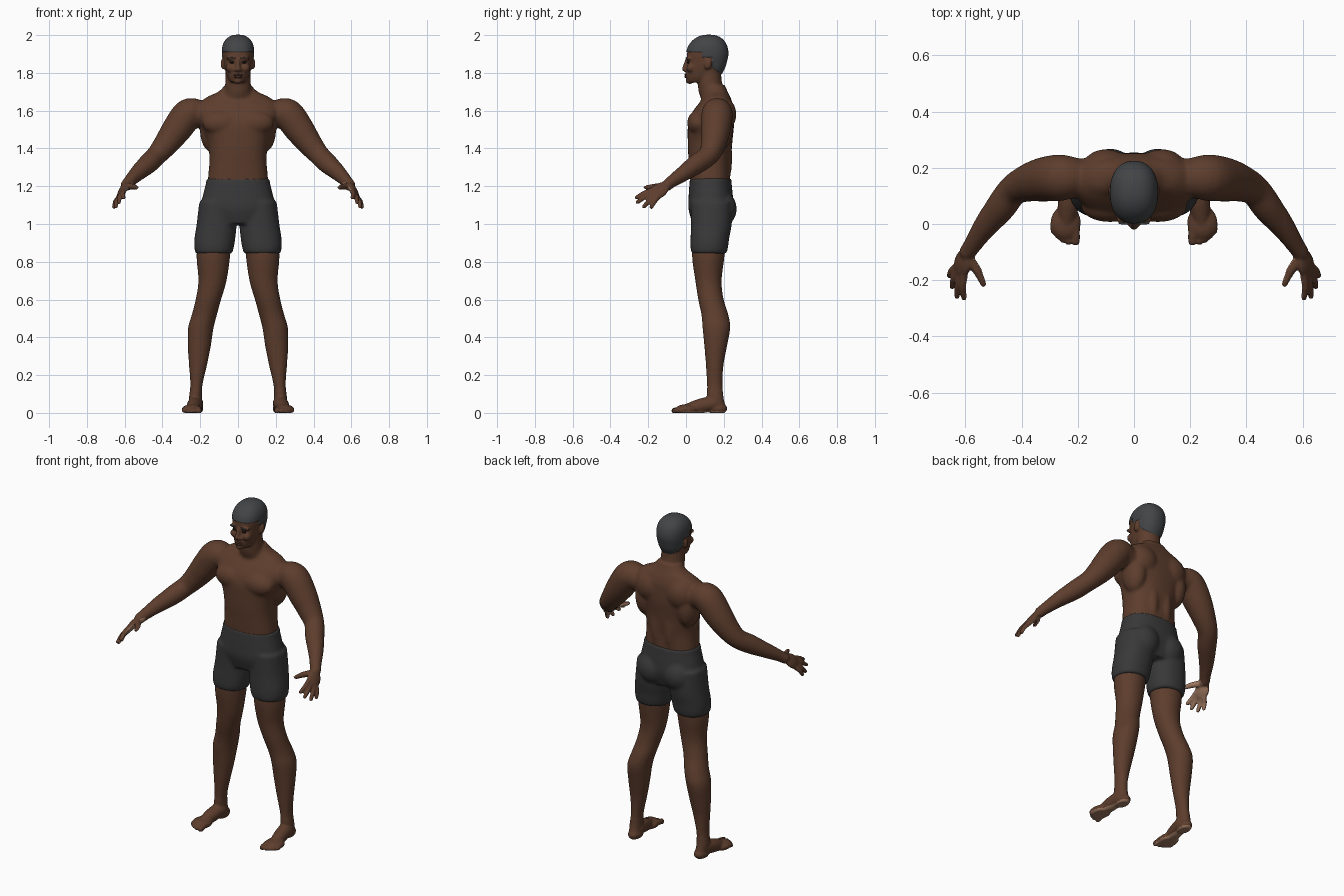
import bpy, bmesh, math
from mathutils import Vector, Matrix

cube = bpy.data.objects.get("Cube")
if cube:
    bpy.data.objects.remove(cube, do_unlink=True)


def material(name, r, g, b):
    mat = bpy.data.materials.new(name)
    mat.use_nodes = True
    mat.diffuse_color = (r, g, b, 1)
    bsdf = mat.node_tree.nodes["Principled BSDF"]
    bsdf.inputs["Base Color"].default_value = (r, g, b, 1)
    bsdf.inputs["Roughness"].default_value = 0.7
    return mat


SKIN = material("brown skin", .11, .047, .026)
PALE = material("pale palm skin", .34, .185, .115)
HAIR = material("charcoal hair", .055, .058, .061)
CLOTH = material("dark grey cloth", .04, .04, .041)
LIP = material("dark lip", .075, .032, .022)
EYE = material("dark eye", .015, .011, .009)


def spline(rows, steps=6):
    """Catmull-Rom interpolation of rows of numbers."""
    out = []
    for i in range(len(rows) - 1):
        quad = zip(rows[max(i - 1, 0)], rows[i], rows[i + 1], rows[min(i + 2, len(rows) - 1)])
        quad = list(quad)
        for k in range(steps):
            t = k / steps
            out.append([b + .5 * t * (c - a + t * (2*a - 5*b + 4*c - d + t * (3*b - a - 3*c + d)))
                        for a, b, c, d in quad])
    return out + [list(rows[-1])]


def loft(bm, rings):
    loops = [[bm.verts.new(p) for p in ring] for ring in rings]
    n = len(loops[0])
    for lo, hi in zip(loops, loops[1:]):
        for j in range(n):
            bm.faces.new((lo[j], lo[(j + 1) % n], hi[(j + 1) % n], hi[j]))
    bm.faces.new(loops[0][::-1])
    bm.faces.new(loops[-1])


def stack(bm, rows, power=2.0, sides=40):
    """Horizontal rounded sections: x, y, z, half width, half depth."""
    rings = []
    for x, y, z, rx, ry in spline(rows):
        ring = []
        for j in range(sides):
            c, s = math.cos(math.tau * j / sides), math.sin(math.tau * j / sides)
            ring.append((x + rx * math.copysign(abs(c) ** (2 / power), c),
                         y + ry * math.copysign(abs(s) ** (2 / power), s), z))
        rings.append(ring)
    loft(bm, rings)


def blob(bm, centre, radii, rot=None):
    m = Matrix.Translation(centre) @ (rot or Matrix.Identity(4)) @ Matrix.Diagonal((*radii, 1))
    bmesh.ops.create_uvsphere(bm, u_segments=24, v_segments=16, radius=1, matrix=m)


def limb(bm, rows, sides=24):
    """Round tube along a path: x, y, z, radius, with ball ends."""
    rows = spline(rows)
    pts = [Vector(r[:3]) for r in rows]
    rings = []
    for i, p in enumerate(pts):
        t = (pts[min(i + 1, len(pts) - 1)] - pts[max(i - 1, 0)]).normalized()
        u = t.cross(Vector((0, .6, 1))).normalized()
        v = t.cross(u)
        rings.append([p + rows[i][3] * (u * math.cos(a) + v * math.sin(a))
                      for a in (math.tau * j / sides for j in range(sides))])
    loft(bm, rings)
    for end in (0, -1):
        blob(bm, pts[end], [rows[end][3]] * 3)


def mirror_all(bm):
    copy = bmesh.ops.duplicate(bm, geom=bm.verts[:] + bm.edges[:] + bm.faces[:])["geom"]
    for v in copy:
        if isinstance(v, bmesh.types.BMVert):
            v.co.x = -v.co.x


def finish(bm, name, mats):
    bmesh.ops.recalc_face_normals(bm, faces=bm.faces[:])
    for f in bm.faces:
        f.smooth = True
    me = bpy.data.meshes.new(name)
    bm.to_mesh(me)
    bm.free()
    for mat in mats:
        me.materials.append(mat)
    ob = bpy.data.objects.new(name, me)
    bpy.context.scene.collection.objects.link(ob)
    return ob


def fuse(bm, voxel):
    """Merge overlapping masses into one skin and return it as a new bmesh."""
    ob = finish(bm, "fusing", [])
    mod = ob.modifiers.new("Fuse", "REMESH")
    mod.mode = "VOXEL"
    mod.voxel_size = voxel
    bpy.context.view_layer.update()
    me = bpy.data.meshes.new_from_object(ob.evaluated_get(bpy.context.evaluated_depsgraph_get()))
    out = bmesh.new()
    out.from_mesh(me)
    bpy.data.objects.remove(ob, do_unlink=True)
    bpy.data.meshes.remove(me)
    return out


def relax(bm, verts, times):
    for _ in range(times):
        bmesh.ops.smooth_vert(bm, verts=verts, factor=.5, use_axis_x=True, use_axis_y=True, use_axis_z=True)


# Paired body masses, modelled on the left side
body = bmesh.new()
limb(body, [(.2, .165, 1.58, .07), (.26, .165, 1.583, .083), (.325, .158, 1.50, .079), (.38, .145, 1.425, .067),
            (.43, .12, 1.365, .056), (.475, .06, 1.32, .054), (.53, -.01, 1.27, .043),
            (.575, -.075, 1.225, .032), (.592, -.1, 1.205, .03)])
blob(body, (.085, .062, 1.535), (.105, .056, .066))    # chest
blob(body, (.14, .17, 1.5), (.062, .078, .12))         # side of back
blob(body, (.1, .2, 1.58), (.085, .067, .09))          # shoulder blade
blob(body, (.045, .19, 1.35), (.042, .056, .17))       # lower back
stack(body, [(.115, .125, .98, .085, .085), (.13, .118, .84, .09, .087), (.135, .119, .7, .075, .07),
             (.157, .132, .6, .068, .068), (.178, .153, .52, .067, .072), (.197, .161, .45, .068, .074),
             (.205, .157, .35, .061, .06), (.212, .152, .25, .048, .047), (.22, .152, .15, .033, .042),
             (.225, .155, .08, .034, .044), (.222, .165, .03, .034, .046)])

# Foot and toes
blob(body, (.222, .165, .023), (.038, .054, .033))
limb(body, [(.224, .145, .05, .04), (.233, .075, .036, .039), (.24, .01, .02, .03)])
blob(body, (.243, .005, .018), (.054, .062, .028))
for x, y, r in ((.208, -.062, .016), (.234, -.063, .0125), (.254, -.055, .012), (.271, -.042, .012), (.286, -.026, .012)):
    limb(body, [(x, .01, .02, r), (x, (y + .01) / 2, .019, r), (x, y, .012, r)])

# Hand and fingers
reach = Vector((.23, -.79, -.56)).normalized()
span = Vector((.42, .72, -.55)).normalized()
back = reach.cross(span).normalized()
span = back.cross(reach)
palm = Vector((.612, -.145, 1.175))
blob(body, palm, (.044, .06, .019), Matrix((span, reach, back)).transposed().to_4x4())
tips = ((.605, -.262, 1.14), (.63, -.257, 1.115), (.647, -.223, 1.092), (.656, -.183, 1.09))
for i, tip in enumerate(tips):
    start = palm + reach * .03 + span * (i - 1.5) * .02
    mid = (start + Vector(tip)) / 2 + back * .006
    limb(body, [(*start, .0135), (*mid, .0125), (*tip, .011)])
limb(body, [(.592, -.12, 1.2, .02), (.556, -.17, 1.197, .016), (.533, -.217, 1.193, .012)])

# Ear, brow ridge, cheek, nostril
blob(body, (.08, .118, 1.848), (.012, .019, .031), Matrix.Rotation(-.2, 4, "X"))
blob(body, (.034, .014, 1.876), (.03, .014, .01))
blob(body, (.038, .026, 1.826), (.027, .024, .024))
blob(body, (.013, -.001, 1.816), (.011, .012, .009))
mirror_all(body)

# Torso, neck, head, nose, mouth mound and chin
stack(body, [(0, .13, 1.16, .16, .1), (0, .128, 1.24, .159, .106), (0, .125, 1.32, .152, .109),
             (0, .126, 1.38, .153, .115), (0, .128, 1.45, .165, .119), (0, .132, 1.52, .195, .122),
             (0, .14, 1.58, .215, .113), (0, .155, 1.63, .212, .094), (0, .165, 1.672, .165, .07),
             (0, .163, 1.70, .105, .058), (0, .155, 1.735, .07, .05)], 2.4)
stack(body, [(0, .17, 1.62, .1, .07), (0, .142, 1.69, .074, .073), (0, .127, 1.74, .068, .065), (0, .12, 1.81, .065, .065)])
stack(body, [(0, .067, 1.75, .038, .058), (0, .084, 1.775, .055, .08), (0, .1, 1.82, .069, .098),
             (0, .109, 1.86, .076, .102), (0, .112, 1.9, .08, .107), (0, .115, 1.94, .077, .098),
             (0, .118, 1.97, .063, .077), (0, .12, 1.988, .042, .05), (0, .12, 1.996, .018, .02)], 2.3)
limb(body, [(0, .006, 1.87, .01), (0, -.002, 1.845, .011), (0, -.008, 1.82, .0135)])
blob(body, (0, .02, 1.785), (.034, .026, .022))
blob(body, (0, .02, 1.757), (.024, .022, .016))

body = fuse(body, .006)
relax(body, [v for v in body.verts if .12 < v.co.z < 1.73 and abs(v.co.x) < .54], 14)
relax(body, body.verts[:], 2)
for v in body.verts:
    v.co.z = max(v.co.z, 0)

# Clean hairline cuts across the head
cuts = [((0, 0, 1.91), (0, 0, 1)), ((0, 0, 1.882), (0, 0, 1)), ((0, .085, 0), (0, 1, 0)),
        ((0, .138, 0), (0, 1, 0)), ((0, .138, 1.83), (0, .8, 1))]
for co, no in cuts:
    faces = [f for f in body.faces if f.calc_center_median().z > 1.75]
    geom = set(faces) | {e for f in faces for e in f.edges} | {v for f in faces for v in f.verts}
    bmesh.ops.bisect_plane(body, geom=list(geom), plane_co=co, plane_no=no, dist=1e-5)
body.normal_update()


def skin_slot(f):
    c, n = f.calc_center_median(), f.normal
    above = [(c - Vector(co)).dot(Vector(no)) > 0 for co, no in cuts]
    if c.z > 1.76 and (above[0] or (above[1] and above[2]) or (above[3] and above[4])):
        return 2
    sole = c.z < .012 and n.z < -.5
    facing = Vector((math.copysign(1, c.x) * n.x, n.y, n.z)).dot(back)
    inner_hand = abs(c.x) > .5 and c.y < -.1 and c.z < 1.22 and facing < -.3
    return 1 if sole or inner_hand else 0


for f in body.faces:
    f.material_index = skin_slot(f)
hair = [v for v in body.verts if v.link_faces and all(f.material_index == 2 for f in v.link_faces)]
for v, shift in [(v, v.normal * .006) for v in hair]:
    v.co += shift
finish(body, "body", [SKIN, PALE, HAIR])

# Shorts
shorts = bmesh.new()
stack(shorts, [(.105, .135, 1.12, .1, .11), (.113, .134, 1.0, .106, .108), (.123, .126, .92, .108, .102),
               (.127, .123, .872, .104, .099), (.128, .122, .843, .096, .092)], 2.2)
blob(shorts, (.085, .188, 1.08), (.088, .081, .095))
mirror_all(shorts)
stack(shorts, [(0, .13, 1.0, .15, .095), (0, .131, 1.08, .197, .118), (0, .131, 1.15, .186, .117),
               (0, .13, 1.21, .171, .112), (0, .13, 1.242, .167, .11)], 2.3)
shorts = fuse(shorts, .008)
relax(shorts, shorts.verts[:], 6)
finish(shorts, "shorts", [CLOTH])

# Eyes, eyebrows and lips
for name, mat, centre, radii in (("eyes", EYE, (.032, .012, 1.855), (.014, .007, .005)),
                                 ("eyebrows", HAIR, (.034, .004, 1.879), (.022, .006, .004))):
    bm = bmesh.new()
    blob(bm, centre, radii)
    mirror_all(bm)
    finish(bm, name, [mat])
bm = bmesh.new()
blob(bm, (0, .002, 1.79), (.025, .011, .006))
blob(bm, (0, .002, 1.779), (.022, .011, .007))
finish(bm, "lips", [LIP])
